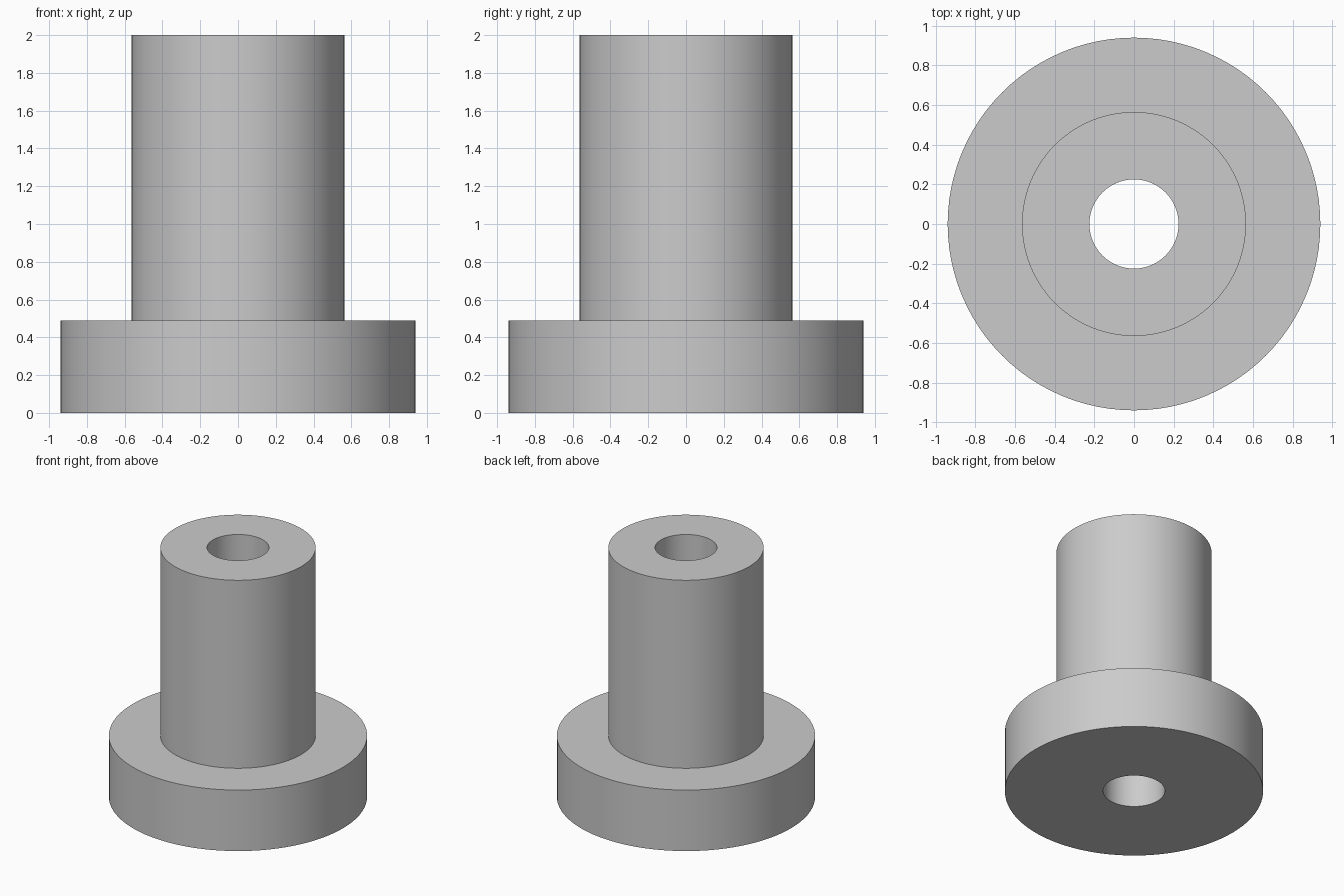
import bpy, bmesh, math
from mathutils import Vector

if "Cube" in bpy.data.objects:
    bpy.data.objects.remove(bpy.data.objects["Cube"], do_unlink=True)

FLANGE_R, SLEEVE_R, BORE_R = 0.94, 0.565, 0.225
FLANGE_H, HEIGHT = 0.49, 2.0
SEGMENTS = 96

# Plain grey material
grey = bpy.data.materials.new("plain grey")
grey.use_nodes = True
colour = (0.6, 0.6, 0.6, 1)
grey.diffuse_color = colour
grey.node_tree.nodes["Principled BSDF"].inputs["Base Color"].default_value = colour

# Closed half-section of the bushing, revolved around z
section = [(BORE_R, 0), (FLANGE_R, 0), (FLANGE_R, FLANGE_H),
           (SLEEVE_R, FLANGE_H), (SLEEVE_R, HEIGHT), (BORE_R, HEIGHT)]
bm = bmesh.new()
verts = [bm.verts.new((r, 0, z)) for r, z in section]
edges = [bm.edges.new((a, b)) for a, b in zip(verts, verts[1:] + verts[:1])]
bmesh.ops.spin(bm, geom=verts + edges, cent=Vector(), axis=Vector((0, 0, 1)),
               angle=math.tau, steps=SEGMENTS, use_merge=True)
bmesh.ops.remove_doubles(bm, verts=bm.verts, dist=0.0001)
bmesh.ops.recalc_face_normals(bm, faces=bm.faces)

mesh = bpy.data.meshes.new("flanged_bushing")
bm.to_mesh(mesh)
bm.free()
mesh.materials.append(grey)
bushing = bpy.data.objects.new("flanged_bushing", mesh)
bpy.context.collection.objects.link(bushing)

# Smooth round walls with crisp rims
bpy.ops.object.select_all(action='DESELECT')
bushing.select_set(True)
bpy.context.view_layer.objects.active = bushing
bpy.ops.object.shade_smooth_by_angle(angle=math.radians(30))
